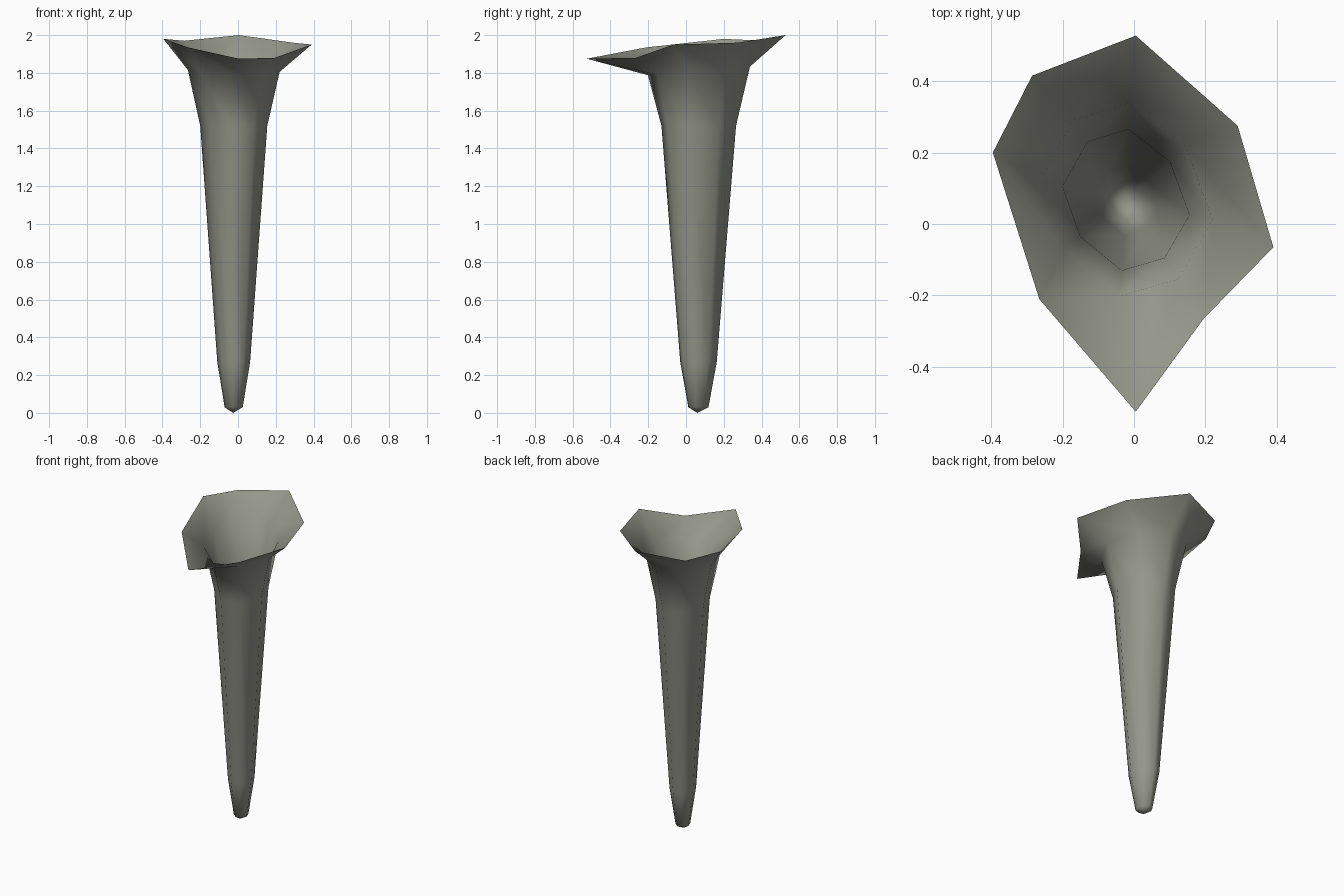
import bpy, bmesh

cube = bpy.data.objects.get("Cube")
if cube:
    bpy.data.objects.remove(cube, do_unlink=True)

# One flat grey-green colour
mat = bpy.data.materials.new("grey green")
mat.use_nodes = True
colour = (0.30, 0.31, 0.26, 1)
mat.diffuse_color = colour
mat.node_tree.nodes["Principled BSDF"].inputs["Base Color"].default_value = colour

# Eight-sided cross-section of the tube, relative to its axis
AXIS = (-0.023, 0.065)
SECTION = [(0.008, 0.20), (0.123, 0.11), (0.178, -0.04), (0.108, -0.16),
           (-0.012, -0.195), (-0.127, -0.10), (-0.177, 0.04), (-0.107, 0.165)]

# Ragged flaring rim, starting at the back
RIM = [(0.005, 0.527, 2.0), (0.29, 0.275, 1.96), (0.39, -0.065, 1.95),
       (0.195, -0.265, 1.88), (0.005, -0.525, 1.875), (-0.265, -0.21, 1.935),
       (-0.395, 0.20, 1.98), (-0.285, 0.415, 1.97)]

# Height, scale and back-to-front tilt of each ring
RINGS = [(0.03, 0.27, 0), (0.27, 0.49, 0), (1.52, 1, 0), (1.81, 1.367, 0.084)]

bm = bmesh.new()


def tube_ring(z, scale, tilt):
    return [bm.verts.new((AXIS[0] + x * scale, AXIS[1] + y * scale, z + tilt * y * scale))
            for x, y in SECTION]


loops = [tube_ring(*r) for r in RINGS] + [[bm.verts.new(p) for p in RIM]]
count = len(SECTION)

# Rounded closed tip
tip = bm.verts.new((AXIS[0] - 0.003, AXIS[1] - 0.005, 0))
for i in range(count):
    bm.faces.new((tip, loops[0][i], loops[0][(i + 1) % count]))

# Tube wall and flared mouth, open at the top
for low, high in zip(loops, loops[1:]):
    for i in range(count):
        j = (i + 1) % count
        bm.faces.new((low[i], high[i], high[j], low[j]))

# Turn the outside of the wall outward
bm.normal_update()
bmesh.ops.recalc_face_normals(bm, faces=bm.faces[:])
wall = min(bm.faces, key=lambda f: f.calc_center_median().z)
if wall.normal.z > 0:
    bmesh.ops.reverse_faces(bm, faces=bm.faces[:])
for f in bm.faces:
    f.smooth = True

mesh = bpy.data.meshes.new("flared_tube")
bm.to_mesh(mesh)
bm.free()
mesh.materials.append(mat)
bpy.context.collection.objects.link(bpy.data.objects.new("flared_tube", mesh))
